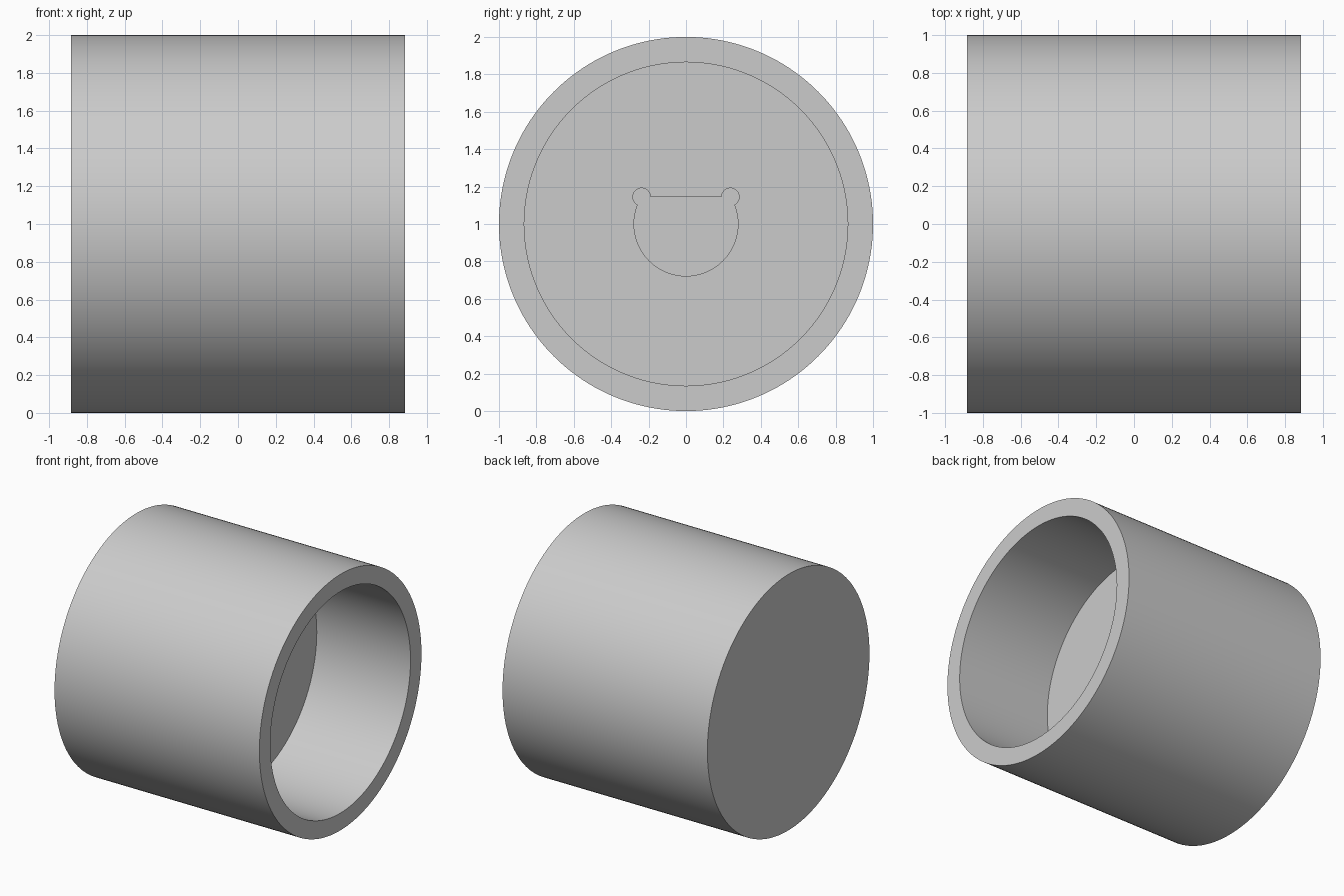
import bpy
import bmesh
from math import sin, cos, asin, atan2, pi, radians

if "Cube" in bpy.data.objects:
    bpy.data.objects.remove(bpy.data.objects["Cube"])

AXIS_Z = 1.0        # height of the cylinder axis
HALF = 0.885        # half length along x
FLOOR_X = 0.075     # bottom of the wide bore
SOCKET_X = -0.73    # bottom of the D-shaped socket


def arc(cy, cz, r, a0, a1, steps):
    """Points (y, z) from angle a0 to a1, both ends included."""
    angles = [a0 + (a1 - a0) * i / steps for i in range(steps + 1)]
    return [(cy + r * cos(a), cz + r * sin(a)) for a in angles]


def prism(name, outline, x0, x1):
    """Extrude a (y, z) outline along x."""
    bm = bmesh.new()
    face = bm.faces.new([bm.verts.new((x0, y, z + AXIS_Z)) for y, z in outline])
    out = bmesh.ops.extrude_face_region(bm, geom=[face])
    moved = [g for g in out["geom"] if isinstance(g, bmesh.types.BMVert)]
    bmesh.ops.translate(bm, verts=moved, vec=(x1 - x0, 0, 0))
    bmesh.ops.recalc_face_normals(bm, faces=bm.faces)
    mesh = bpy.data.meshes.new(name)
    bm.to_mesh(mesh)
    bm.free()
    obj = bpy.data.objects.new(name, mesh)
    bpy.context.collection.objects.link(obj)
    return obj


def circle(r, steps):
    return arc(0, 0, r, 0, 2 * pi, steps)[:-1]


def d_outline(r, flat, relief):
    """Circle with a flat top and a round relief at each corner."""
    corner = asin(flat / r)
    meet = corner - 2 * asin(relief / (2 * r))
    cy = r * cos(corner)
    end = atan2(r * sin(meet) - flat, r * cos(meet) - cy)
    ear = arc(cy, flat, relief, pi, end, 24)
    bowl = arc(0, 0, r, meet, -pi - meet, 64)[1:-1]
    return ear + bowl + [(-y, z) for y, z in reversed(ear)]


def cut(target, cutter):
    cutter.hide_render = True
    mod = target.modifiers.new("cut", "BOOLEAN")
    mod.operation = "DIFFERENCE"
    mod.solver = "EXACT"
    mod.object = cutter
    bpy.context.view_layer.objects.active = target
    bpy.ops.object.modifier_apply(modifier=mod.name)
    bpy.data.objects.remove(cutter)


# Solid cylinder, wide bore, then the keyed socket in the bore floor
body = prism("sleeve_body", circle(1.0, 160), -HALF, HALF)
cut(body, prism("bore_cutter", circle(0.865, 160), FLOOR_X, HALF + 0.1))
cut(body, prism("socket_cutter", d_outline(0.278, 0.145, 0.047),
                SOCKET_X, FLOOR_X + 0.1))

# Plain grey finish
grey = bpy.data.materials.new("light_grey")
grey.use_nodes = True
colour = (0.6, 0.6, 0.6, 1)
grey.diffuse_color = colour
grey.node_tree.nodes["Principled BSDF"].inputs["Base Color"].default_value = colour
body.data.materials.clear()
body.data.materials.append(grey)

# Smooth walls with sharp rims
bpy.ops.object.select_all(action="DESELECT")
body.select_set(True)
bpy.context.view_layer.objects.active = body
bpy.ops.object.shade_smooth_by_angle(angle=radians(30))
